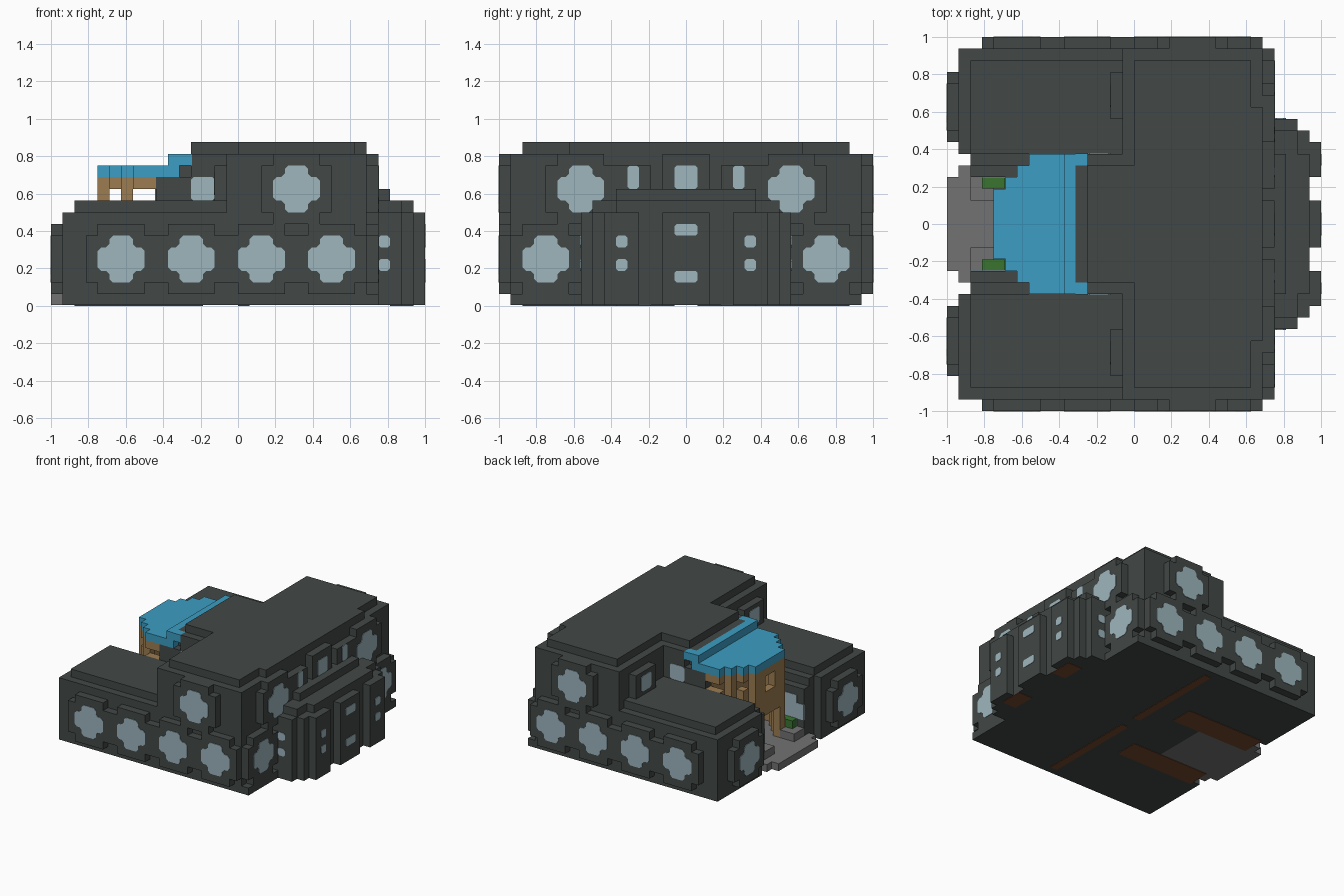
import bpy, bmesh
from mathutils import Vector

U = 1 / 16  # size of one building block

cube = bpy.data.objects.get("Cube")
if cube:
    bpy.data.objects.remove(cube, do_unlink=True)


def material(name, code):
    rgb = [int(code[i:i + 2], 16) / 255 for i in (0, 2, 4)]
    lin = [c / 12.92 if c < 0.04 else ((c + 0.055) / 1.055) ** 2.4 for c in rgb] + [1]
    m = bpy.data.materials.new(name)
    m.use_nodes = True
    m.diffuse_color = lin
    m.node_tree.nodes["Principled BSDF"].inputs["Base Color"].default_value = lin
    return m


DARK = material("charcoal", "424847")
GLASS = material("pale_glass", "9db6be")
BLUE = material("roof_blue", "3c9dc3")
WOOD = material("tan_wood", "9c7c50")
BROWN = material("brown_floor", "74482c")
GREY = material("stone_grey", "727272")
GREEN = material("leaf_green", "3a7530")
LOW = 0.05  # underside of the walls


def finish(name, bm, mat):
    bmesh.ops.recalc_face_normals(bm, faces=bm.faces)
    me = bpy.data.meshes.new(name)
    bm.to_mesh(me)
    bm.free()
    me.materials.append(mat)
    bpy.context.collection.objects.link(bpy.data.objects.new(name, me))


def blocks(name, mat, boxes, mirror=True):
    """Boxes as x, y, z ranges in block units, mirrored across y."""
    bm = bmesh.new()
    for x0, x1, y0, y1, z0, z1 in boxes:
        spans = [(y0, y1)]
        if mirror and y0 != -y1:
            spans.append((-y1, -y0))
        for a, b in spans:
            lo, hi = Vector((x0, a, z0)), Vector((x1, b, z1))
            for v in bmesh.ops.create_cube(bm, size=1)["verts"]:
                v.co = (lo + hi) / 2 + v.co * (hi - lo)
                v.co *= U
    finish(name, bm, mat)


QUARTER = [(2, .7), (1.7, 1), (1.3, 1), (1, 1.3), (1, 1.7), (.7, 2)]


def outline(w, h):
    """Cross for big windows, chamfered rectangle for small ones."""
    q = QUARTER if w == 2 else [(w, h - .2), (w - .2, h), ]
    r = q[::-1]
    return (q + [(-a, b) for a, b in r] + [(-a, -b) for a, b in q]
            + [(a, -b) for a, b in r])


def panes(name, axis, side, items):
    """Glass plates facing along axis; item = along, height, depth, half sizes."""
    bm = bmesh.new()
    for along, z, depth, w, h in items:
        for s in (-1, 1):
            loops = []
            for d in (depth - .04, depth + .06):
                ring = []
                for a, b in outline(w, h):
                    if axis == "y":
                        p = (along + a, s * d, z + b)
                    else:
                        p = (side * d, s * along + a, z + b)
                    ring.append(bm.verts.new(Vector(p) * U))
                loops.append(ring)
            bm.faces.new(loops[0])
            bm.faces.new(loops[1])
            n = len(loops[0])
            for i in range(n):
                j = (i + 1) % n
                bm.faces.new((loops[0][i], loops[0][j], loops[1][j], loops[1][i]))
            if axis == "x" and along == 0:
                break
    finish(name, bm, GLASS)


def frame_y(cx, cz, depth):
    return [(cx - 3, cx + 3, depth - 1, depth, cz - 2, cz + 2),
            (cx - 2, cx + 2, depth - 1, depth, cz - 3, cz + 3)]


def frame_x(cy, cz, x0, x1):
    return [(x0, x1, cy - 3, cy + 3, cz - 2, cz + 2),
            (x0, x1, cy - 2, cy + 2, cz - 3, cz + 3)]


# Main hall with stepped roof
blocks("main_hall", DARK, [
    (-1, 11, -15, 15, LOW, 13),
    (0, 10, -14, 14, 13, 14),
    (9, 11, -10, 10, 13, 14),
    (11, 12, -9, 9, LOW, 9),
    (11, 12, 9, 15, LOW, 1),
])

# Low wings either side of the courtyard
blocks("side_wings", DARK, [
    (-15, 0, 6, 15, LOW, 8),
    (-14, 0, 5, 14, LOW, 8),
    (-14, 0, 6, 14, 8, 9),
    (-14, -10, 4, 5, 1, 7),
])

# Link between hall and entrance
blocks("entrance_link", DARK, [
    (-7, 0, -6, 6, LOW, 11),
    (-5, 0, -5, 5, 11, 13),
    (-4, 0, -6, 6, 11, 13),
    (-4, 0, -5, 5, 13, 14),
])

# Raised window surrounds
long_wall = (-10, -4, 2, 8)
frames = frame_y(5, 10, 16)
for cx in long_wall:
    frames += frame_y(cx, 4, 16)
frames += frame_x(10, 4, -16, -15)
frames += frame_x(12, 4, 11, 12) + frame_x(9, 10, 11, 12)
frames += [(11, 12, -2, 2, 9, 13), (11, 12, 3, 6, 9, 12),
           (-2, -1, 9, 13, 8, 12)]
blocks("window_surrounds", DARK, frames)

# Stepped bay
blocks("bay", DARK, [
    (11, 14, -9, 9, LOW, 8),
    (11, 15, -8, 8, LOW, 8),
    (15, 16, 4, 7, LOW, 8),
    (15, 16, -2, 2, LOW, 8),
    (11, 14, -8, 8, 8, 9),
    (14, 15, -6, 6, 8, 9),
    (11, 13, -6, 6, 9, 10),
])

# Glass
panes("long_wall_windows", "y", 1,
      [(cx, 4, 16, 2, 2) for cx in long_wall] + [(5, 10, 16, 2, 2)])
panes("link_windows", "y", 1, [(-3, 10, 6, 1, 1)])
panes("bay_side_windows", "y", 1, [(12.5, z, 9, .5, .5) for z in (3.5, 5.5)])
panes("hall_end_windows", "x", 1,
      [(12, 4, 12, 2, 2), (9, 10, 12, 2, 2), (4.5, 11, 12, .5, 1), (0, 11, 12, 1, 1)])
panes("bay_windows", "x", 1,
      [(0, z, 16, 1, .5) for z in (2.5, 6.5)]
      + [(5.5, z, 16, .5, .5) for z in (3.5, 5.5)])
panes("wing_end_windows", "x", -1, [(10, 4, 16, 2, 2)])
panes("hall_rear_windows", "x", -1, [(11, 10.5, 2, 1, 1)])

# Courtyard windows face inward across the path
bm_boxes = [(-14 + i, -10 - i, 3.94, 4.1, 2 + 1 - i, 5 + i) for i in (0, 1)]
blocks("courtyard_windows", GLASS, bm_boxes)

# Timber entrance tower: stepped walls with open window band
tower = [(-12, -11, 2, 3, 1, 11), (-12, -11, -3, 3, 5, 8),
         (-12, -11, 1, 2, 8, 10), (-12, -11, -3, 3, 10, 11),
         (-10, -9, 4, 5, 1, 11), (-7.1, -6.9, -5, 5, 1, 10.9)]
for x0, x1, y in ((-11, -10, 3), (-10, -9, 4), (-9, -7, 5)):
    tower += [(x0, x1, y, y + 1, 1, 9), (x0, x1, y, y + 1, 10, 11)]
blocks("entrance_tower", WOOD, tower)

# Blue stepped canopy
blocks("canopy", BLUE,
       [(x, -5, -y, y, 11, 12) for x, y in zip((-12, -11, -10, -9), (3, 4, 5, 6))]
       + [(-6, -5, -6, 6, 12, 13), (-5, -3.95, 5, 6.05, 12, 13)])

# Courtyard paving and planters
blocks("paving", GREY, [
    (-16, -7, -4, 4, LOW, 1),
    (-15, -7, -5, 5, LOW, 1),
    (-14, -12, 2, 4, 1, 2),
])
blocks("bushes", GREEN, [(-13, -11.05, 3.05, 3.95, 1, 3)])

# Timber patches set in the underside
blocks("floor_patches", BROWN, [
    (-14, -3, 3.5, 6.5, 0, .1),
    (0, 1, 1, 14, 0, .1),
    (13, 15, 3, 6, 0, .1),
])
